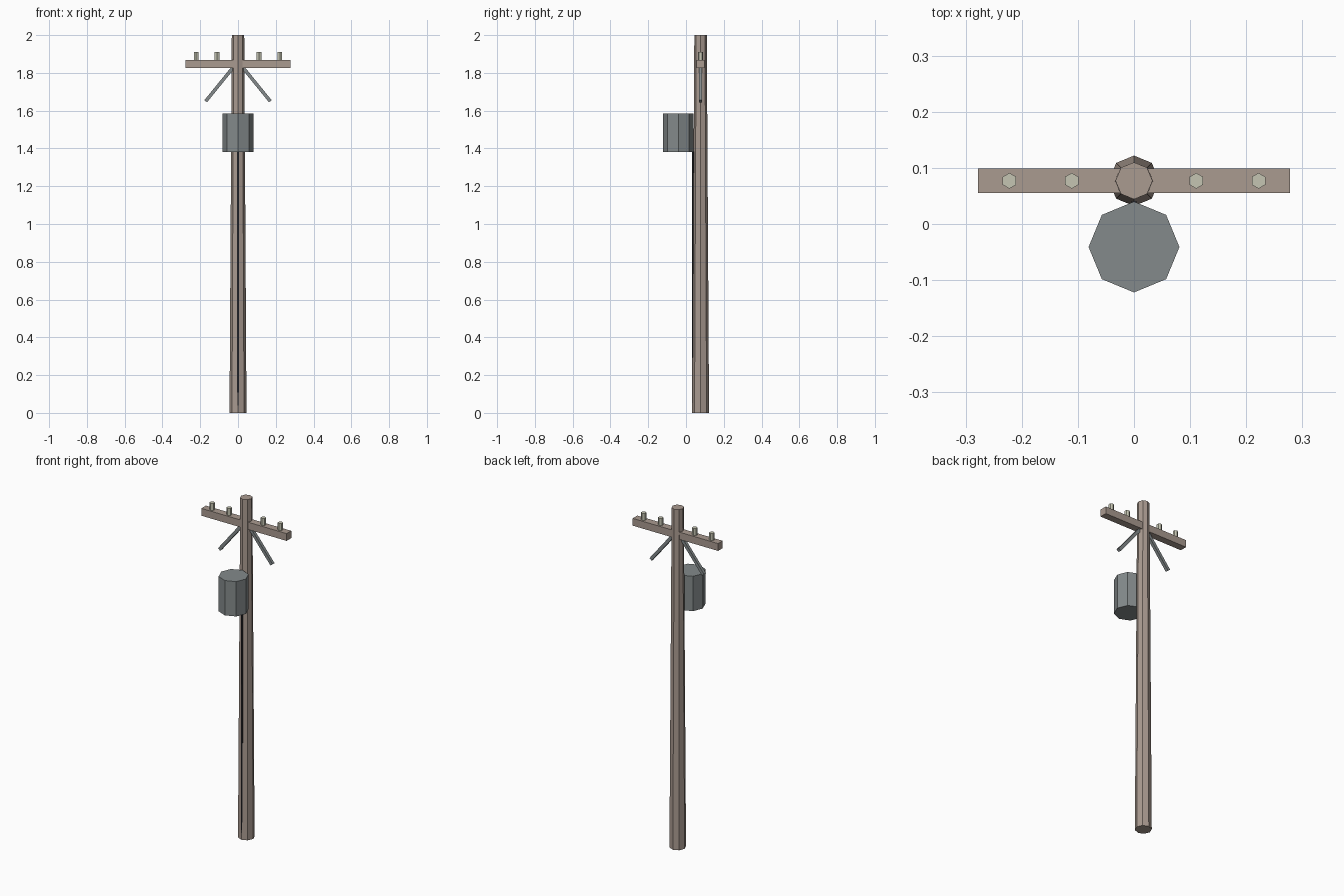
import bpy
import math
from mathutils import Vector

if "Cube" in bpy.data.objects:
    bpy.data.objects.remove(bpy.data.objects["Cube"])

POLE_Y = 0.077


def material(name, rgb):
    m = bpy.data.materials.new(name)
    m.diffuse_color = (*rgb, 1)
    m.use_nodes = True
    m.node_tree.nodes["Principled BSDF"].inputs["Base Color"].default_value = m.diffuse_color
    return m


WOOD = material("wood", (0.40, 0.325, 0.28))
METAL = material("metal", (0.23, 0.255, 0.26))
CERAMIC = material("ceramic", (0.56, 0.56, 0.45))
RUBBER = material("rubber", (0.03, 0.03, 0.035))


def prism(name, sides, r_low, r_high, x, y, z0, z1, mat):
    # upright prism with a vertex on the y axis
    bpy.ops.mesh.primitive_cone_add(vertices=sides, radius1=r_low, radius2=r_high,
                                    depth=z1 - z0, location=(x, y, (z0 + z1) / 2))
    ob = bpy.context.object
    ob.name = name
    ob.data.materials.append(mat)
    return ob


def box(name, size, loc, mat, tilt=0):
    bpy.ops.mesh.primitive_cube_add(size=1, location=loc, rotation=(0, tilt, 0))
    ob = bpy.context.object
    ob.name = name
    ob.scale = size
    ob.data.materials.append(mat)
    return ob


# Tapered pole
prism("pole", 8, 0.045, 0.033, 0, POLE_Y, 0, 2.0, WOOD)

# Crossarm with four insulators
box("crossarm", (0.556, 0.043, 0.043), (0, POLE_Y, 1.8465), WOOD)
for i, x in enumerate((-0.222, -0.111, 0.111, 0.222)):
    prism(f"insulator_{i + 1}", 6, 0.014, 0.014, x, POLE_Y, 1.865, 1.91, CERAMIC)

# Diagonal braces spreading down and outward from the pole
for side, label in ((-1, "left"), (1, "right")):
    a = Vector((side * 0.020, POLE_Y, 1.836))
    b = Vector((side * 0.171, POLE_Y, 1.650))
    d = b - a
    box(f"brace_{label}", (0.018, 0.018, d.length), (a + b) / 2, METAL,
        tilt=math.atan2(d.x, d.z))

# Transformer can and the cable running down from it
prism("transformer", 8, 0.081, 0.081, 0, -0.041, 1.38, 1.585, METAL)
prism("ground_cable", 6, 0.0055, 0.0055, 0, 0.0375, 0.04, 1.385, RUBBER)
